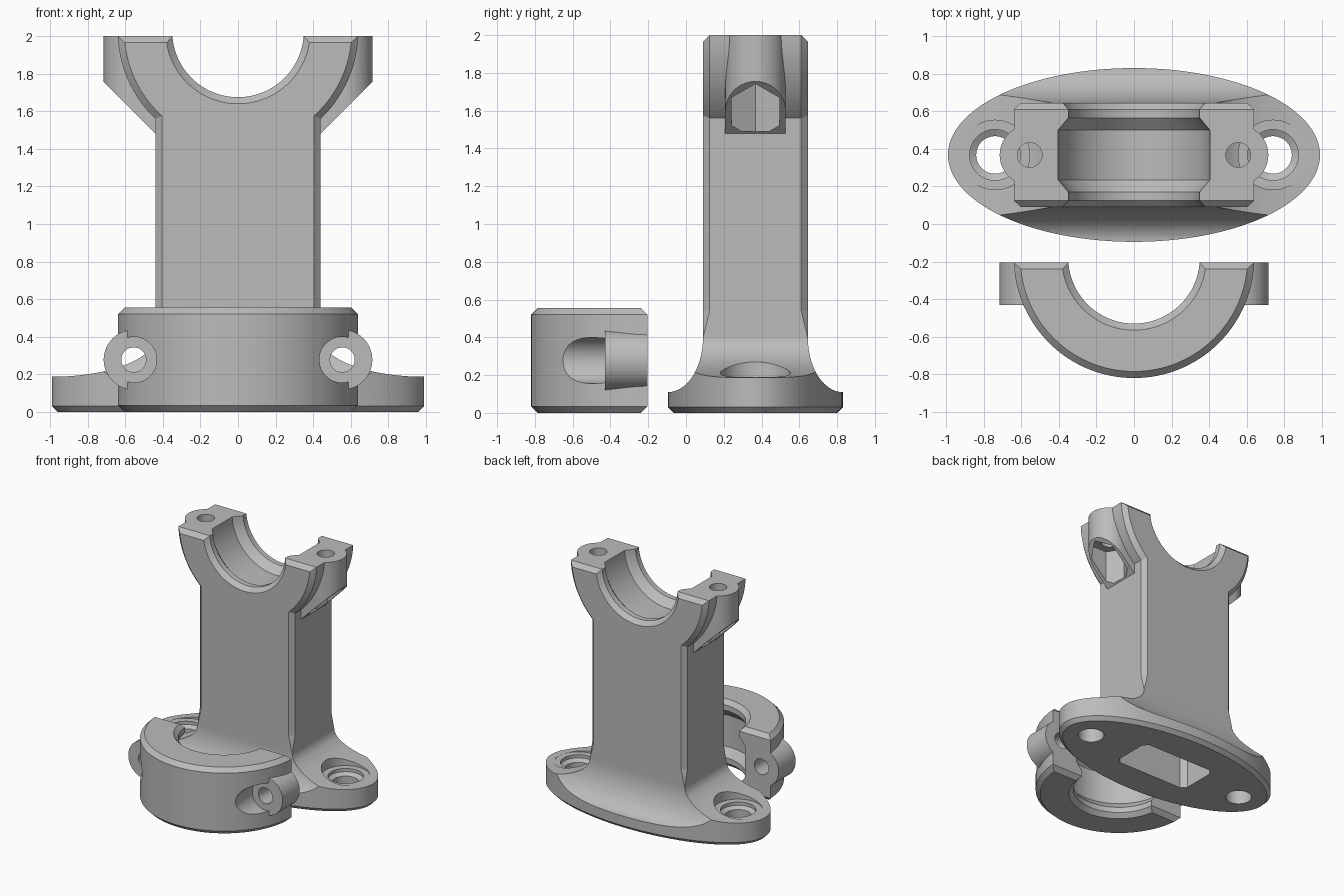
import bpy, bmesh
from math import sin, cos, asin, acos, pi, sqrt

if "Cube" in bpy.data.objects:
    bpy.data.objects.remove(bpy.data.objects["Cube"])

grey = bpy.data.materials.new("plain grey")
grey.use_nodes = True
grey.diffuse_color = (0.5, 0.5, 0.5, 1)
grey.node_tree.nodes["Principled BSDF"].inputs["Base Color"].default_value = (0.5, 0.5, 0.5, 1)

CY = 0.3675            # centre of the post in y
DEPTH = 0.555          # thickness of post and cap
HALF = DEPTH / 2
CH = 0.035             # chamfer
R_OUT, R_IN, R_GROOVE = 0.64, 0.35, 0.405
GAP = 0.025            # bore centre lies this far beyond the split plane
POST_W = 0.44
BOLT_X, LUG_R = 0.555, 0.16
SPLIT_Y = -0.205
SEAT_Z = 0.187


def loft(name, rings):
    """Closed solid through equal-length rings of points."""
    bm = bmesh.new()
    vs = [[bm.verts.new(p) for p in ring] for ring in rings]
    n = len(vs[0])
    for a, b in zip(vs, vs[1:]):
        for i in range(n):
            j = (i + 1) % n
            bm.faces.new((a[i], a[j], b[j], b[i]))
    bm.faces.new(vs[0][::-1])
    bm.faces.new(vs[-1])
    bmesh.ops.recalc_face_normals(bm, faces=bm.faces)
    me = bpy.data.meshes.new(name)
    bm.to_mesh(me)
    bm.free()
    me.materials.append(grey)
    ob = bpy.data.objects.new(name, me)
    bpy.context.collection.objects.link(ob)
    return ob


def boolean(ob, tool, op="DIFFERENCE"):
    bpy.context.view_layer.objects.active = ob
    mod = ob.modifiers.new("bool", "BOOLEAN")
    mod.operation, mod.object, mod.solver = op, tool, "EXACT"
    bpy.ops.object.modifier_apply(modifier=mod.name)


def discard(*tools):
    for t in tools:
        bpy.data.objects.remove(t)


def circle(r, n=48, ry=None):
    return [(r * cos(2 * pi * i / n), (ry or r) * sin(2 * pi * i / n)) for i in range(n)]


def turned_z(name, x, y, steps, n=48):
    """Upright turned solid from (radius, z) steps."""
    return loft(name, [[(x + a, y + b, z) for a, b in circle(r, n)] for r, z in steps])


def arc(r, a0, a1, n):
    return [(r * cos(a0 + (a1 - a0) * i / n), r * sin(a0 + (a1 - a0) * i / n) - GAP)
            for i in range(n + 1)]


def clamp_outline(d, r_in, post_len):
    """Half-ring outline (x, distance from split plane), optionally with a post."""
    r = R_OUT - d
    start = asin((d + GAP) / r)
    if post_len:
        side = arc(r, start, acos((POST_W - d) / r), 20) + [(POST_W - d, post_len)]
        outer = side + [(-x, t) for x, t in reversed(side)]
    else:
        outer = arc(r, start, pi - start, 64)
    a = asin((d + GAP) / r_in)
    return outer + arc(r_in, pi - a, a, 56)


# thickness position, outer chamfer, bore radius
half_layers = [(0, CH, R_IN + CH), (CH, 0, R_IN), (0.08, 0, R_IN), (0.145, 0, R_GROOVE)]
layers = half_layers + [(DEPTH - w, d, r) for w, d, r in reversed(half_layers)]


def clamp(name, post_len, place):
    return loft(name, [[place(x, t, w) for x, t in clamp_outline(d, r, post_len)]
                       for w, d, r in layers])


post = clamp("post_with_saddle", 1.9, lambda x, t, w: (x, CY - HALF + w, 2 - t))
cap = clamp("clamp_cap", 0, lambda x, t, w: (x, SPLIT_Y - t, w))


# Post foot, where the corner chamfers die out
def chamfered_rect(hx, hy, c, z):
    q = [(hx, hy - c), (hx - c, hy)]
    pts = q + [(-x, y) for x, y in q[::-1]]
    pts += [(-x, -y) for x, y in pts]
    return [(x, CY + y, z) for x, y in pts]


foot = loft("post_foot", [chamfered_rect(POST_W, HALF, 0.001, 0.39),
                          chamfered_rect(POST_W, HALF, 0.001, 0.4),
                          chamfered_rect(POST_W, HALF, CH, 0.54)])


# Oval base: ellipse trimmed by two flared profiles
def flare(inner, outer, low, high=0.4, n=20):
    side = [(outer + 0.2, -0.1), (outer + 0.2, low)]
    for i in range(n + 1):
        a = pi / 2 * i / n
        side.append((outer - (outer - inner) * sin(a), high - (high - low) * cos(a)))
    return side + [(-u, z) for u, z in reversed(side)]


base = loft("oval_base", [[(x, CY + y, z) for x, y in circle(0.99 - d, 128, 0.4625 - d)]
                          for z, d in ((0, 0.03), (0.03, 0), (0.6, 0))])
flare_x = loft("flare_x", [[(u, CY + s, z) for u, z in flare(POST_W, 0.99, SEAT_Z)]
                           for s in (-1, 1)])
flare_y = loft("flare_y", [[(s, CY + u, z) for u, z in flare(HALF, 0.4625, 0.11)]
                           for s in (-2, 2)])
boolean(base, flare_x, "INTERSECT")
boolean(base, flare_y, "INTERSECT")
discard(flare_x, flare_y)

# Hollow inside of the post, open at the bottom
hollow = loft("hollow", [chamfered_rect(0.34, 0.175, 0.04, z) for z in (-0.1, 1.5)])
for part in (base, foot, post):
    boolean(part, hollow)
discard(hollow)

parts = [base, foot, post, cap]
for s, side in ((1, "left"), (-1, "right")):
    # Screw hole with countersink and spot face
    screw = turned_z("screw", s * 0.74, CY, [(0.1, -0.1), (0.1, 0.14), (0.135, 0.16),
                                             (0.135, SEAT_Z), (0.185, SEAT_Z + 0.001), (0.185, 0.6)])
    boolean(base, screw)

    # Rounded lug outline
    lug = [(BOLT_X + LUG_R * cos(a), LUG_R * sin(a))
           for a in (pi * (i / 28 - 0.5) for i in range(29))]
    lug += [(0.43, LUG_R), (0.43, -LUG_R)]

    # Saddle lug with sloped underside, nut pocket and bolt hole
    top_lug = loft(side + "_saddle_lug", [[(s * x, CY + y, 1.04 + x) for x, y in lug],
                                          [(s * x, CY + y, 2) for x, y in lug]])
    nut = turned_z("nut", s * BOLT_X, CY, [(0.147, 1.49), (0.147, 1.78)], 6)
    bolt = turned_z("bolt", s * BOLT_X, CY, [(0.066, 1.7), (0.066, 2.1)], 32)
    for part in (top_lug, post):
        boolean(part, nut)
        boolean(part, bolt)

    # Cap lug with bolt hole and head recess
    cap_lug = loft(side + "_cap_lug", [[(s * x, y, HALF + z) for x, z in lug]
                                       for y in (SPLIT_Y, -0.43)])
    bore = loft("bore", [[(s * BOLT_X + a, y, HALF + b) for a, b in circle(0.066, 32)]
                         for y in (-1, 0)])
    recess = loft("recess", [[(s * BOLT_X + a, y, HALF + b) for a, b in circle(0.122)]
                             for y in (-1, -0.43)])
    for part in (cap_lug, cap):
        boolean(part, bore)
    boolean(cap, recess)
    discard(screw, nut, bolt, bore, recess)
    parts += [top_lug, cap_lug]

# Smooth curved faces, keep edges sharp
bpy.ops.object.select_all(action="DESELECT")
for part in parts:
    part.select_set(True)
bpy.context.view_layer.objects.active = post
bpy.ops.object.shade_smooth_by_angle(angle=pi / 9)
